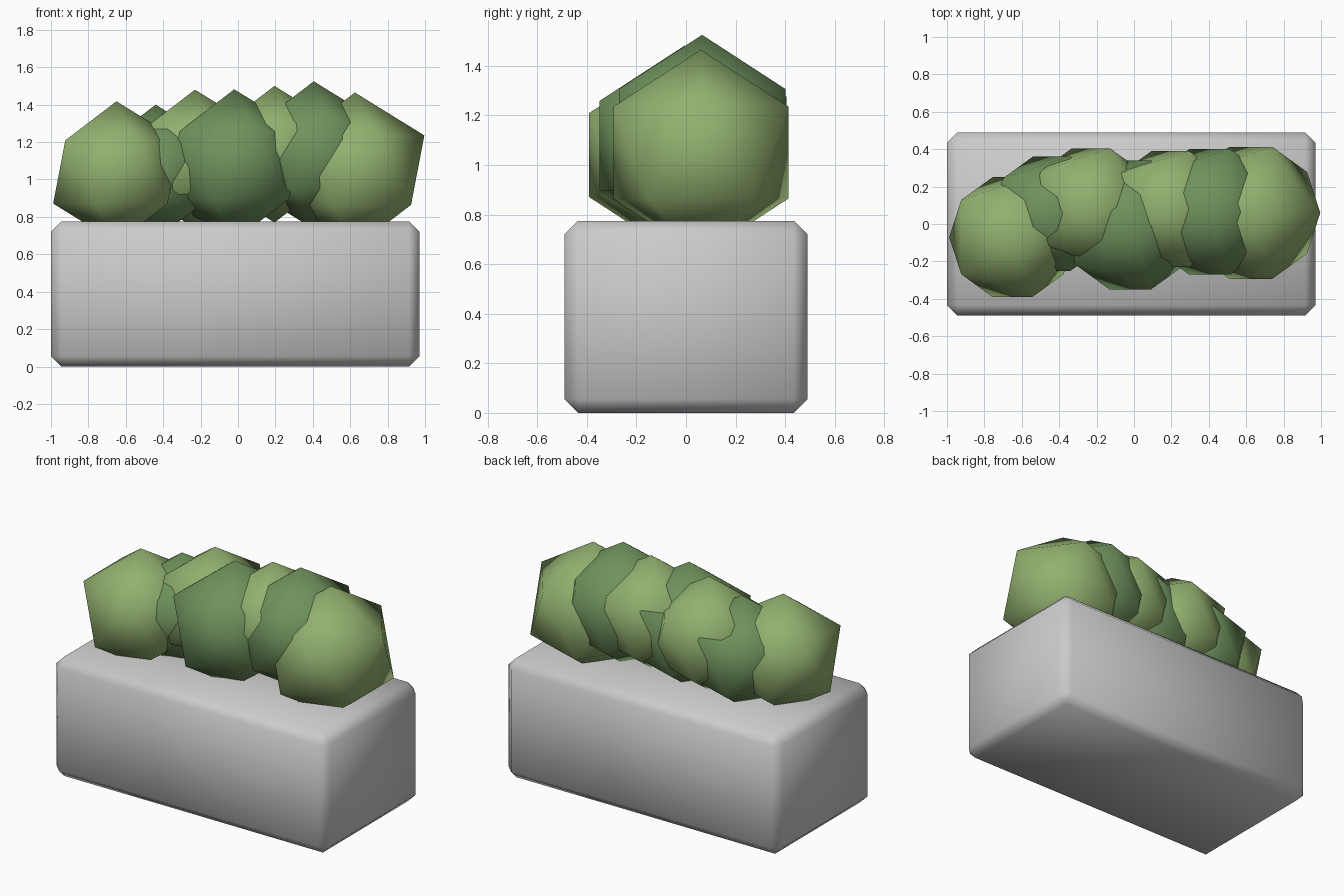
import bpy

if "Cube" in bpy.data.objects:
    bpy.data.objects.remove(bpy.data.objects["Cube"])


def material(name, rgb):
    m = bpy.data.materials.new(name)
    m.diffuse_color = (*rgb, 1)
    m.use_nodes = True
    m.node_tree.nodes["Principled BSDF"].inputs["Base Color"].default_value = m.diffuse_color
    return m


light = material("light_leaf", (0.29, 0.44, 0.16))
dark = material("dark_leaf", (0.16, 0.29, 0.11))

# Planter box with chamfered edges
bpy.ops.mesh.primitive_cube_add(size=1, location=(-0.015, 0, 0.3875))
box = bpy.context.object
box.name = "planter_box"
box.scale = (1.97, 0.98, 0.775)
bpy.ops.object.transform_apply(location=False, rotation=False, scale=True)
bevel = box.modifiers.new("chamfer", "BEVEL")
bevel.width = 0.055
bevel.segments = 1
bpy.ops.object.shade_smooth()

# Row of overlapping shrubs: x, y, z, radius (alternating light and dark)
shrubs = [
    (-0.65, -0.07, 1.04, 0.378),
    (-0.44, 0.055, 1.04, 0.36),
    (-0.23, 0.09, 1.11, 0.37),
    (-0.02, -0.005, 1.077, 0.405),
    (0.195, 0.08, 1.135, 0.365),
    (0.405, 0.065, 1.13, 0.395),
    (0.625, 0.06, 1.05, 0.415),
]
for i, (x, y, z, r) in enumerate(shrubs):
    bpy.ops.mesh.primitive_ico_sphere_add(subdivisions=1, radius=r, location=(x, y, z))
    shrub = bpy.context.object
    shrub.name = f"shrub_{i + 1}"
    shrub.data.materials.append(dark if i % 2 else light)
    bpy.ops.object.shade_smooth()
